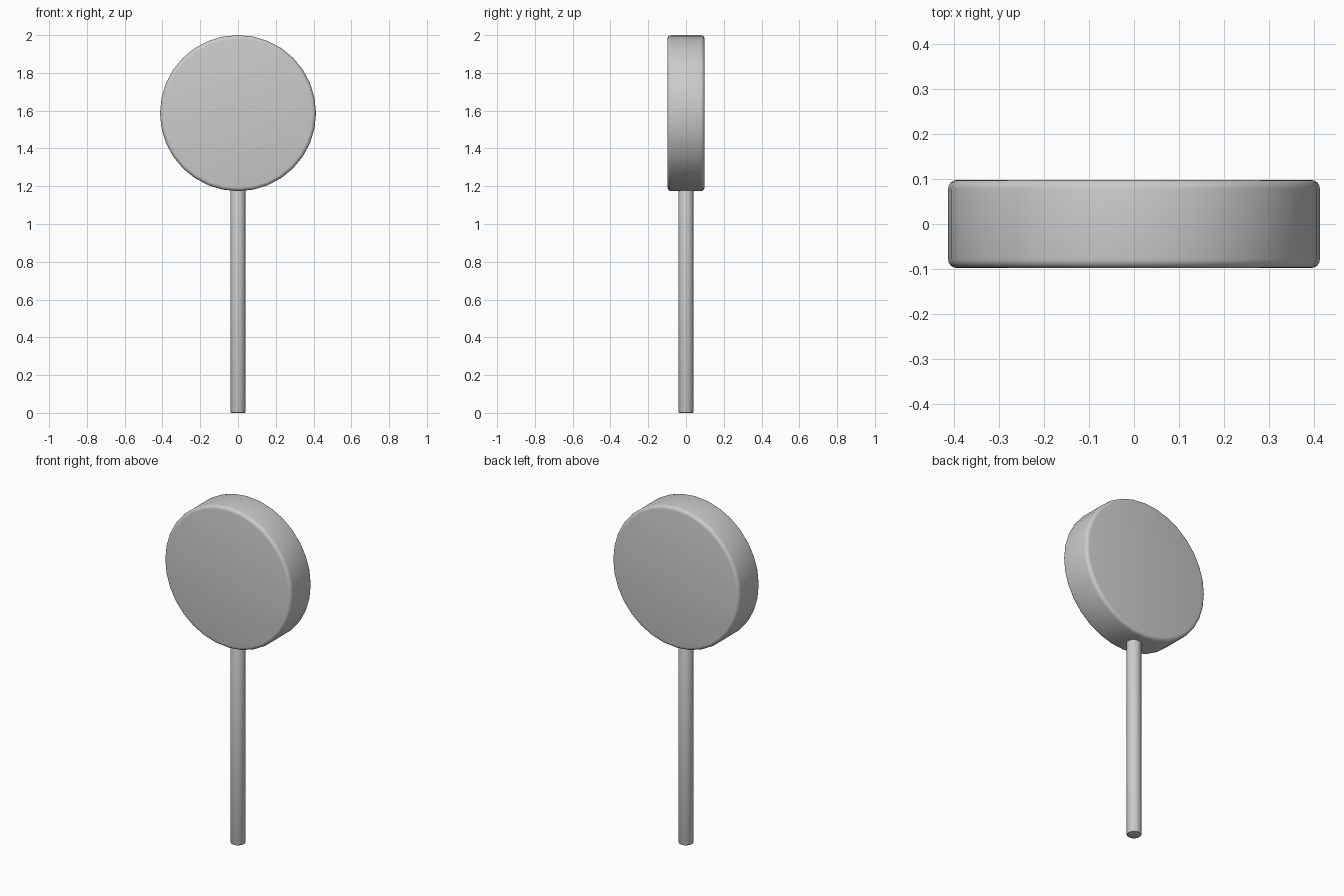
import bpy
import math

cube = bpy.data.objects.get("Cube")
if cube:
    bpy.data.objects.remove(cube, do_unlink=True)

# One plain grey for the whole model
grey = bpy.data.materials.new("plain_grey")
grey.use_nodes = True
colour = (0.6, 0.6, 0.6, 1)
grey.diffuse_color = colour
grey.node_tree.nodes["Principled BSDF"].inputs["Base Color"].default_value = colour


def rounded_cylinder(name, radius, depth, z, bevel, segments, tilt=0):
    bpy.ops.mesh.primitive_cylinder_add(
        vertices=32, radius=radius, depth=depth,
        location=(0, 0, z), rotation=(tilt, 0, 0))
    obj = bpy.context.object
    obj.name = name
    obj.data.materials.append(grey)
    # Round only the rims; the side facets meet at a shallow angle
    mod = obj.modifiers.new("rim", 'BEVEL')
    mod.width = bevel
    mod.segments = segments
    mod.limit_method = 'ANGLE'
    mod.angle_limit = math.radians(40)
    bpy.ops.object.modifier_apply(modifier=mod.name)
    bpy.ops.object.shade_smooth_by_angle(angle=math.radians(35))
    return obj


# Round flat head, standing upright and facing the front
head_radius = 0.413
rounded_cylinder("head", head_radius, 0.196, 2 - head_radius, 0.02, 4, math.pi / 2)

# Thin stick, sunk a little into the head
stick_top = 1.22
rounded_cylinder("stick", 0.039, stick_top, stick_top / 2, 0.003, 2)
